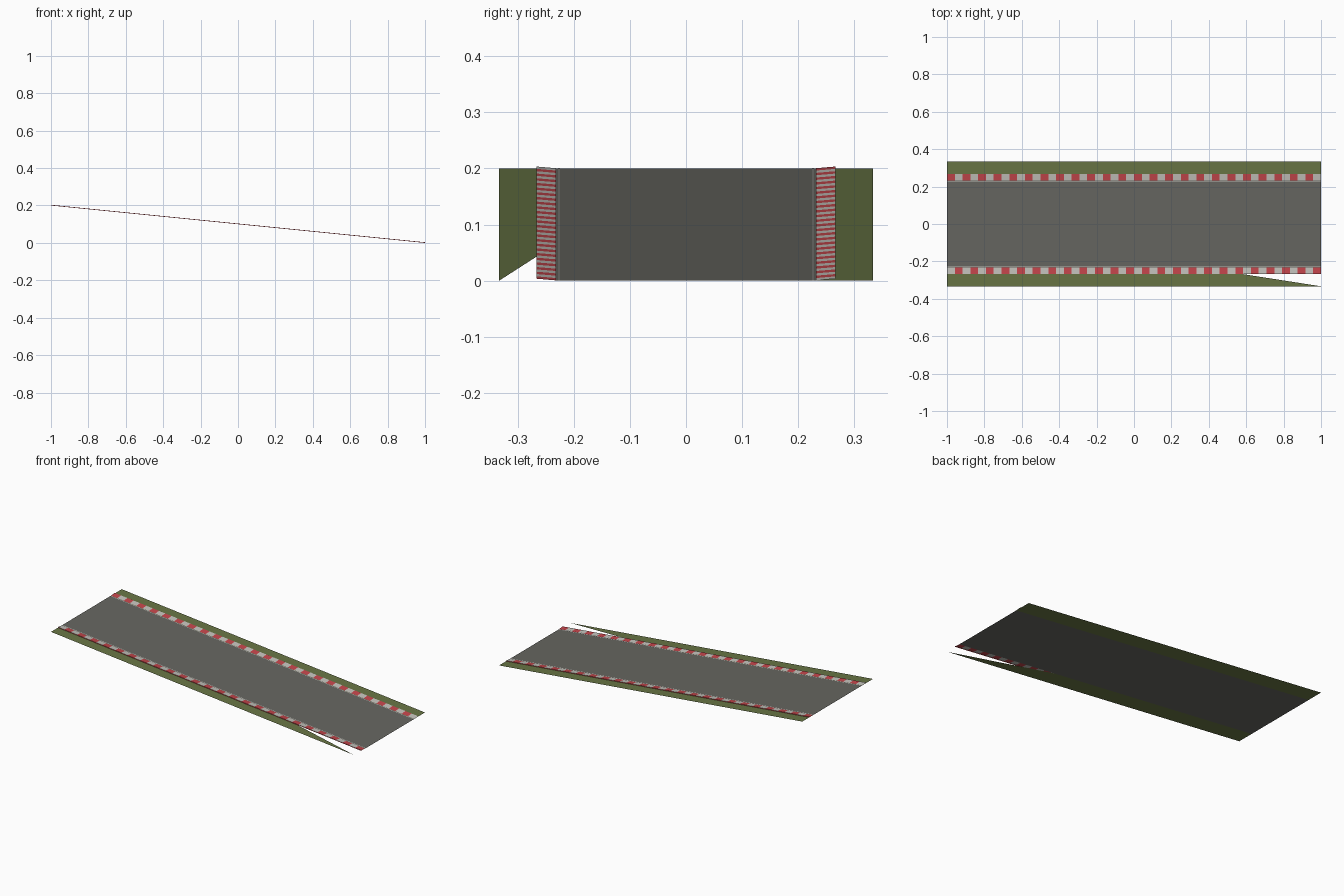
import bpy

if "Cube" in bpy.data.objects:
    bpy.data.objects.remove(bpy.data.objects["Cube"])

# A gently sloping straight of race track: thin sheets laid on one tilted plane
def slope(x):
    return 0.1 * (1 - x)


def material(name, rgb):
    m = bpy.data.materials.new(name)
    m.diffuse_color = (*rgb, 1)
    m.use_nodes = True
    m.node_tree.nodes["Principled BSDF"].inputs["Base Color"].default_value = m.diffuse_color
    return m


ASPHALT = material("asphalt grey", (0.135, 0.135, 0.12))
GRASS = material("grass green", (0.14, 0.18, 0.06))
RED = material("kerb red", (0.55, 0.06, 0.07))
WHITE = material("kerb white", (0.55, 0.54, 0.50))


def build(name, verts, faces, mats, indices=None):
    me = bpy.data.meshes.new(name)
    me.from_pydata(verts, [], faces)
    for m in mats:
        me.materials.append(m)
    if indices:
        me.polygons.foreach_set("material_index", indices)
    ob = bpy.data.objects.new(name, me)
    bpy.context.collection.objects.link(ob)
    return ob


def sheet(name, outline, mat, lift=0.0):
    verts = [(x, y, slope(x) + lift) for x, y in outline]
    return build(name, verts, [list(range(len(verts)))], [mat])


EDGE, KERB_OUT, KERB_IN = 0.333, 0.267, 0.232

# Road surface
sheet("road", [(-1, -KERB_IN), (1, -KERB_IN), (1, KERB_IN), (-1, KERB_IN)], ASPHALT)

# Grass verges; the front one tapers to a point at the low end
sheet("back_verge", [(-1, KERB_IN), (1, KERB_IN), (1, EDGE), (-1, EDGE)], GRASS)
sheet("front_verge", [(-1, -EDGE), (1, -EDGE), (0.35, -KERB_IN), (-1, -KERB_IN)], GRASS)

# Striped kerbs: wedge section rising outward, with a red outer wall
STRIPES = 48
for name, s in (("front_kerb", -1), ("back_kerb", 1)):
    verts, faces, idx = [], [], []
    for i in range(STRIPES + 1):
        x = -1 + 2 * i / STRIPES
        verts += [(x, s * KERB_IN, slope(x) + 0.0005),
                  (x, s * KERB_OUT, slope(x) + 0.0035),
                  (x, s * KERB_OUT, slope(x))]
    for i in range(STRIPES):
        a, b = 3 * i, 3 * i + 3
        for k in (0, 1):
            f = [a + k, b + k, b + k + 1, a + k + 1]
            faces.append(f if s > 0 else f[::-1])
            idx.append(0 if k or (i % 2 == 0) == (s > 0) else 1)
    build(name, verts, faces, [RED, WHITE], idx)

    # Thin painted edge line beside the kerb
    line = [(-1, s * 0.228), (1, s * 0.228), (1, s * 0.225), (-1, s * 0.225)]
    sheet(name.replace("kerb", "edge_line"), line if s < 0 else line[::-1], WHITE, 0.0005)
